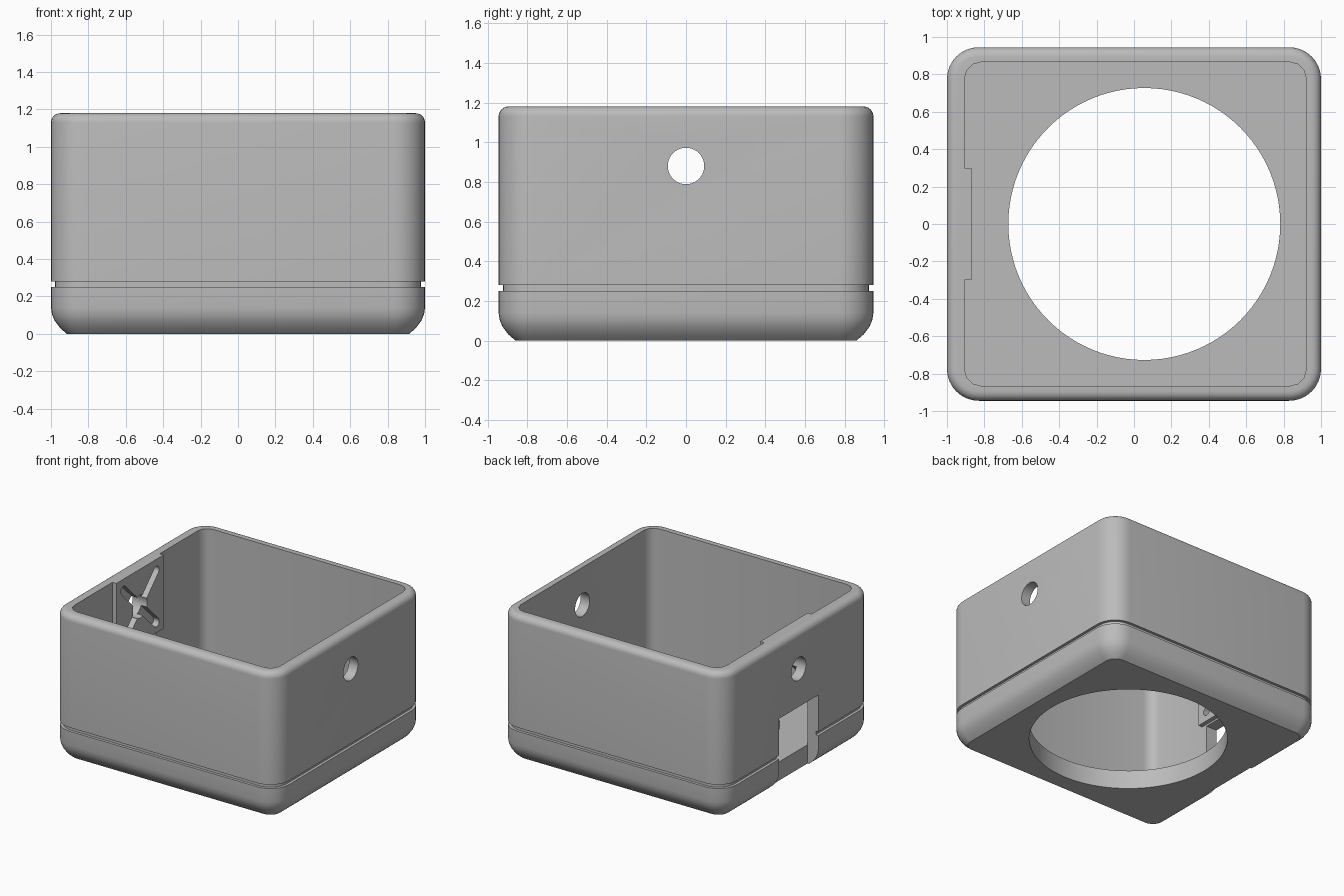
import bpy, bmesh, math
from mathutils import Matrix

cube = bpy.data.objects.get("Cube")
if cube:
    bpy.data.objects.remove(cube, do_unlink=True)

GREY = (0.5, 0.5, 0.5, 1)
grey = bpy.data.materials.new("plain grey")
grey.use_nodes = True
grey.diffuse_color = GREY
grey.node_tree.nodes["Principled BSDF"].inputs["Base Color"].default_value = GREY


def finish(name, bm, matrix=Matrix()):
    bmesh.ops.recalc_face_normals(bm, faces=bm.faces)
    mesh = bpy.data.meshes.new(name)
    bm.to_mesh(mesh)
    bm.free()
    mesh.transform(matrix)
    mesh.materials.append(grey)
    obj = bpy.data.objects.new(name, mesh)
    bpy.context.collection.objects.link(obj)
    return obj


def rounded_loft(name, hx, hy, radius, rings, steps=8, matrix=Matrix()):
    """Stack rounded rectangles; each ring is (height, inset)."""
    bm = bmesh.new()
    loops = []
    for z, inset in rings:
        r = max(radius - inset, 0.01)
        loop = []
        for corner, (sx, sy) in enumerate(((1, 1), (-1, 1), (-1, -1), (1, -1))):
            for i in range(steps + 1):
                a = math.pi / 2 * (corner + i / steps)
                loop.append(bm.verts.new((sx * (hx - inset - r) + r * math.cos(a),
                                          sy * (hy - inset - r) + r * math.sin(a), z)))
        loops.append(loop)
    n = len(loops[0])
    for low, high in zip(loops, loops[1:]):
        for i in range(n):
            j = (i + 1) % n
            bm.faces.new((low[i], low[j], high[j], high[i]))
    bm.faces.new(loops[0])
    bm.faces.new(loops[-1])
    return finish(name, bm, matrix)


def box(name, low, high):
    bm = bmesh.new()
    bmesh.ops.create_cube(bm, size=1)
    for v in bm.verts:
        v.co = [a + (b - a) * (c + 0.5) for a, b, c in zip(low, high, v.co)]
    return finish(name, bm)


def cylinder(name, radius, depth, segments, matrix):
    bm = bmesh.new()
    bmesh.ops.create_cone(bm, cap_ends=True, segments=segments, radius1=radius,
                          radius2=radius, depth=depth)
    return finish(name, bm, matrix)


def cut(target, cutter):
    mod = target.modifiers.new("cut", "BOOLEAN")
    mod.operation = "DIFFERENCE"
    mod.solver = "EXACT"
    mod.object = cutter
    bpy.context.view_layer.objects.active = target
    bpy.ops.object.modifier_apply(modifier=mod.name)
    bpy.data.objects.remove(cutter, do_unlink=True)


# Outer shell: curved foot, seam groove and softly rounded rim
TOP = 1.18
FOOT, RIM = 0.14, 0.05
rings = [(0, 0.085), (0.03, 0.05), (0.07, 0.02), (0.105, 0.005), (FOOT, 0),
         (0.25, 0), (0.25, 0.022), (0.28, 0.022), (0.28, 0)]
for i in range(7):
    a = math.pi / 2 * i / 6
    rings.append((TOP - RIM + RIM * math.sin(a), RIM * (1 - math.cos(a))))
housing = rounded_loft("housing", 1, 0.945, 0.17, rings)

# Inner cavity, keeping a raised mounting pad on one wall
PAD_X = -0.87
cavity = rounded_loft("cavity_cutter", 0.9125, 0.865, 0.085, [(0.15, 0), (1.5, 0)],
                      steps=3, matrix=Matrix.Translation((0.0075, 0, 0)))
cut(cavity, box("pad_blank", (-1.2, -0.3, 0.59), (PAD_X, 0.3, 1.6)))
cut(housing, cavity)

# Large round floor opening
cut(housing, cylinder("floor_cutter", 0.727, 0.8, 96, Matrix.Translation((0.055, 0, 0))))

# Cable notch running down to the foot
cut(housing, box("notch_cutter", (-1.2, -0.25, -0.2), (-0.903, 0.25, 0.575)))

# Crossed slots in the pad
sideways = Matrix.Rotation(math.pi / 2, 4, "Y")
for angle in (45, -45):
    place = (Matrix.Translation((PAD_X, 0, 0.88))
             @ Matrix.Rotation(math.radians(angle), 4, "X") @ sideways)
    cut(housing, rounded_loft("slot_cutter", 0.33, 0.035, 0.034,
                              [(-0.05, 0), (0.05, 0)], steps=4, matrix=place))

# Round hole through both side walls
cut(housing, cylinder("hole_cutter", 0.092, 3, 40,
                      Matrix.Translation((0, 0, 0.88)) @ sideways))

bpy.ops.object.select_all(action="DESELECT")
housing.select_set(True)
bpy.context.view_layer.objects.active = housing
bpy.ops.object.shade_smooth_by_angle(angle=math.radians(32))
